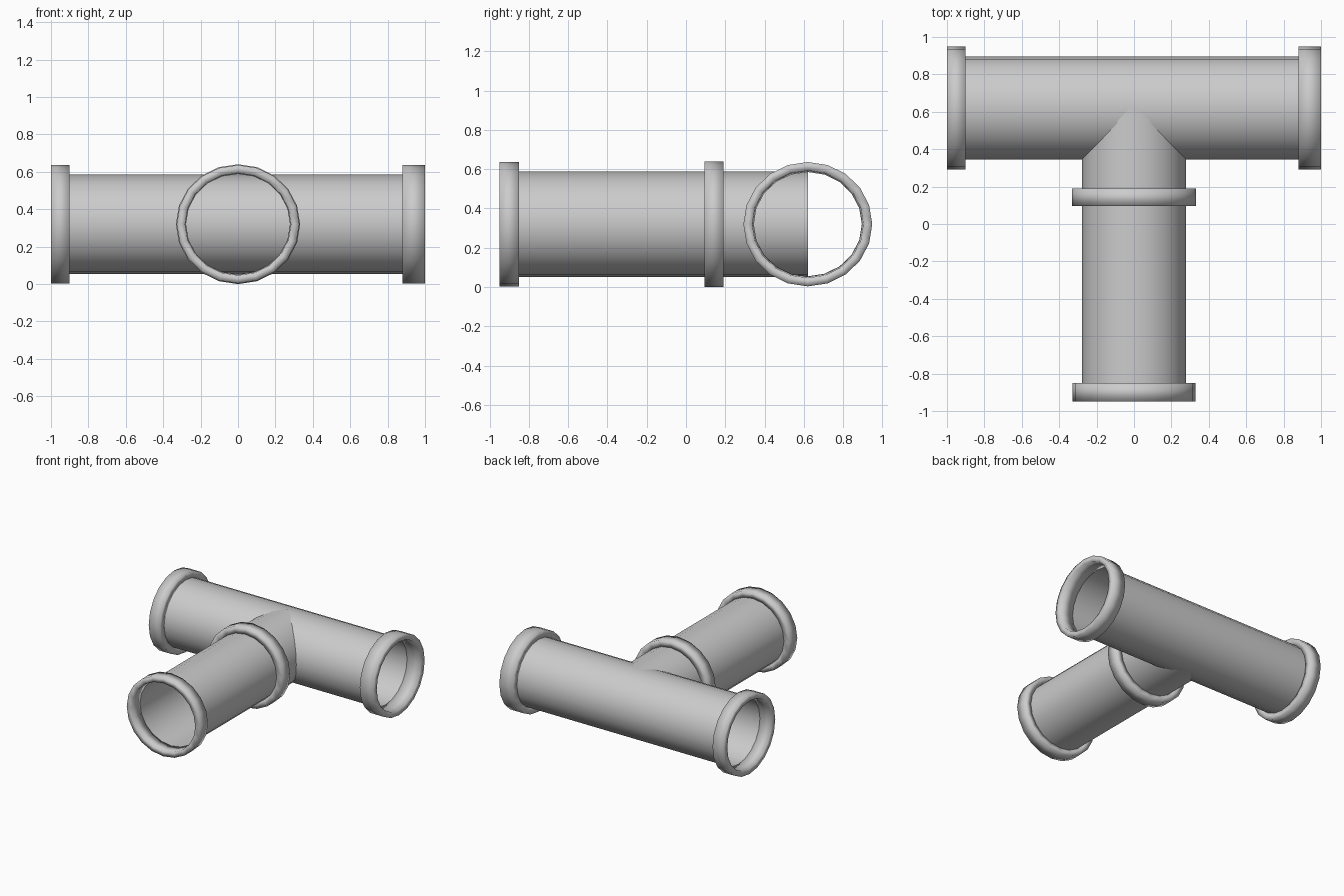
import bpy, bmesh
from math import cos, sin, pi

if "Cube" in bpy.data.objects:
    bpy.data.objects.remove(bpy.data.objects["Cube"])

SIDES = 20
SQUASH = 0.965         # pipes are slightly flatter in z
Z = 0.32
MAIN_Y = 0.62


def revolve(name, axis, profile, closed=False):
    """Sweep (position, radius) points around the x axis (main run) or y axis (branch)."""
    bm = bmesh.new()
    rings = []
    for t, r in profile:
        ring = []
        for i in range(SIDES):
            a = 2 * pi * i / SIDES
            u, w = r * cos(a), Z + r * sin(a) * SQUASH
            co = (t, MAIN_Y + u, w) if axis == 'x' else (u, t, w)
            ring.append(bm.verts.new(co))
        rings.append(ring)
    pairs = list(zip(rings, rings[1:]))
    if closed:
        pairs.append((rings[-1], rings[0]))
    for a, b in pairs:
        for i in range(SIDES):
            j = (i + 1) % SIDES
            bm.faces.new((a[i], a[j], b[j], b[i]))
    bmesh.ops.recalc_face_normals(bm, faces=bm.faces)
    for f in bm.faces:
        f.smooth = True
    mesh = bpy.data.meshes.new(name)
    bm.to_mesh(mesh)
    bm.free()
    obj = bpy.data.objects.new(name, mesh)
    bpy.context.collection.objects.link(obj)
    return obj


def collar(name, axis, inner_end, outer_end, pipe_r, bore, rim):
    """Hollow ring with a slightly wider bore at its open end."""
    return revolve(name, axis, [(inner_end, pipe_r), (inner_end, rim),
                                (outer_end, rim), (outer_end, bore)], closed=True)


# Open pipes: the branch runs into the middle of the main run
revolve("main_pipe", 'x', [(-0.9, 0.275), (0.88, 0.275)])
revolve("branch_pipe", 'y', [(-0.85, 0.278), (MAIN_Y, 0.278)])

# End collars and the collar near the joint
collar("left_collar", 'x', -0.9, -1.0, 0.275, 0.283, 0.328)
collar("right_collar", 'x', 0.88, 1.0, 0.275, 0.283, 0.328)
collar("branch_end_collar", 'y', -0.85, -0.948, 0.278, 0.283, 0.328)
collar("joint_collar", 'y', 0.19, 0.095, 0.278, 0.278, 0.332)
